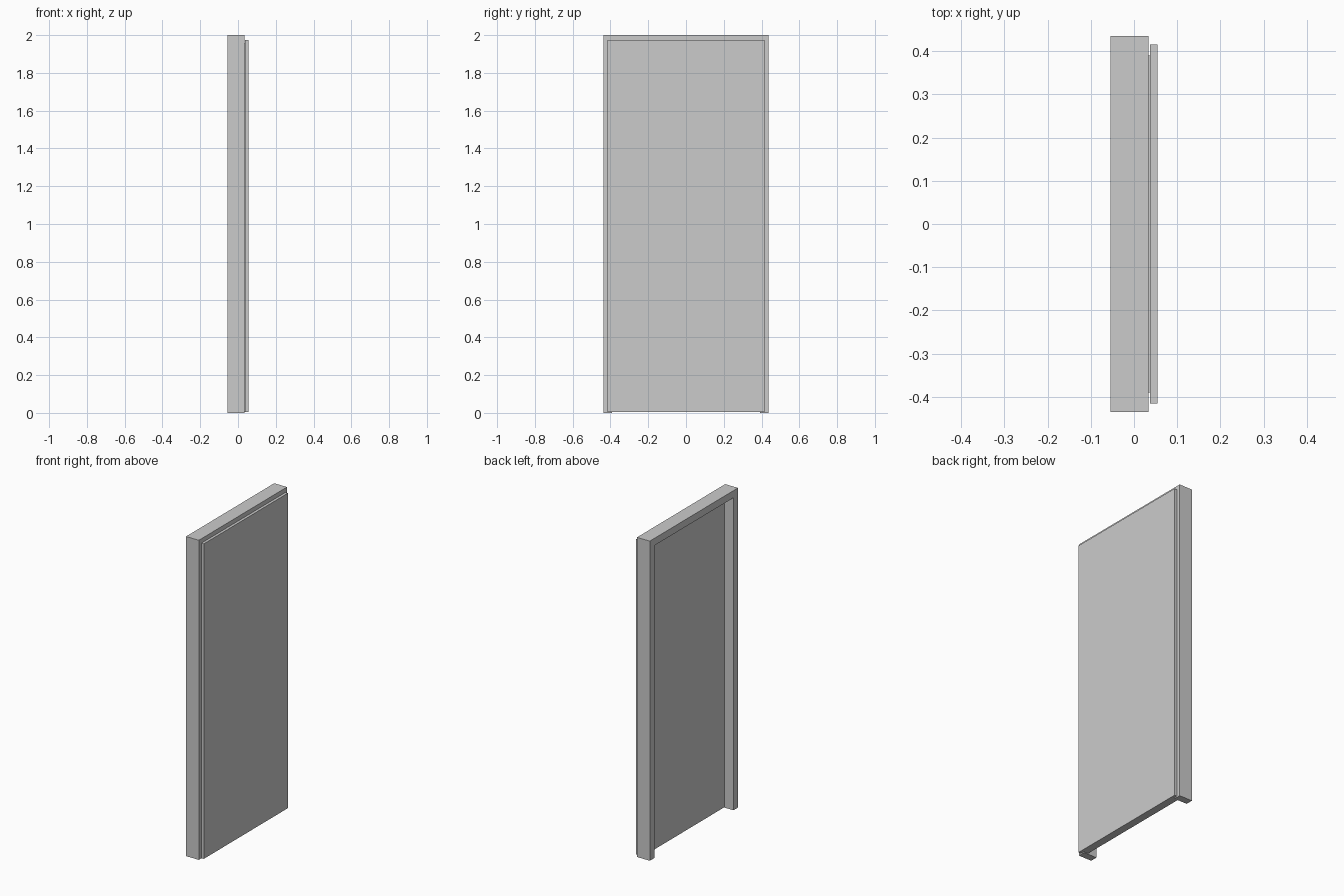
import bpy, bmesh

if "Cube" in bpy.data.objects:
    bpy.data.objects.remove(bpy.data.objects["Cube"])


def extrude_outline(bm, outline, x0, x1):
    """Extrude a closed (y, z) outline from x0 to x1."""
    face = bm.faces.new([bm.verts.new((x0, y, z)) for y, z in outline])
    result = bmesh.ops.extrude_face_region(bm, geom=[face])
    moved = [g for g in result["geom"] if isinstance(g, bmesh.types.BMVert)]
    bmesh.ops.translate(bm, verts=moved, vec=(x1 - x0, 0, 0))
    top = [g for g in result["geom"] if isinstance(g, bmesh.types.BMFace)][0]
    return top


def finish(bm, name):
    bmesh.ops.recalc_face_normals(bm, faces=bm.faces[:])
    mesh = bpy.data.meshes.new(name)
    bm.to_mesh(mesh)
    bm.free()
    obj = bpy.data.objects.new(name, mesh)
    bpy.context.collection.objects.link(obj)


BACK, FRAME_FRONT = -0.0545, 0.034
OUTER, INNER, LIP = 0.436, 0.391, 0.416
HEAD = 1.955

# Door frame: two jambs and a head as one piece, open at the bottom
bm = bmesh.new()
extrude_outline(bm, [(-OUTER, 0), (-OUTER, 2), (OUTER, 2), (OUTER, 0),
                     (INNER, 0), (INNER, HEAD), (-INNER, HEAD), (-INNER, 0)],
                BACK, FRAME_FRONT)
finish(bm, "door_frame")

# Rebated door leaf: core sits in the frame, wider lip overlaps its front
BOTTOM, LIP_TOP = 0.004, 1.975
LIP_BACK, LIP_FRONT, LEAF_BACK = 0.0375, 0.0545, 0.006
bm = bmesh.new()
core_y, core_top = INNER - 0.0005, HEAD - 0.0005
front = extrude_outline(bm, [(-core_y, BOTTOM), (-core_y, core_top),
                             (core_y, core_top), (core_y, BOTTOM)],
                        LEAF_BACK, LIP_BACK)
# Step outwards at the lip, then extrude it forward
for x in (LIP_BACK, LIP_FRONT):
    result = bmesh.ops.extrude_discrete_faces(bm, faces=[front])
    front = result["faces"][0]
    for v in front.verts:
        v.co.x = x
        v.co.y = LIP if v.co.y > 0 else -LIP
        if v.co.z > 1:
            v.co.z = LIP_TOP
# Remove the collapsed strip along the bottom edge
bmesh.ops.dissolve_degenerate(bm, dist=1e-5, edges=bm.edges[:])
finish(bm, "door_leaf")
